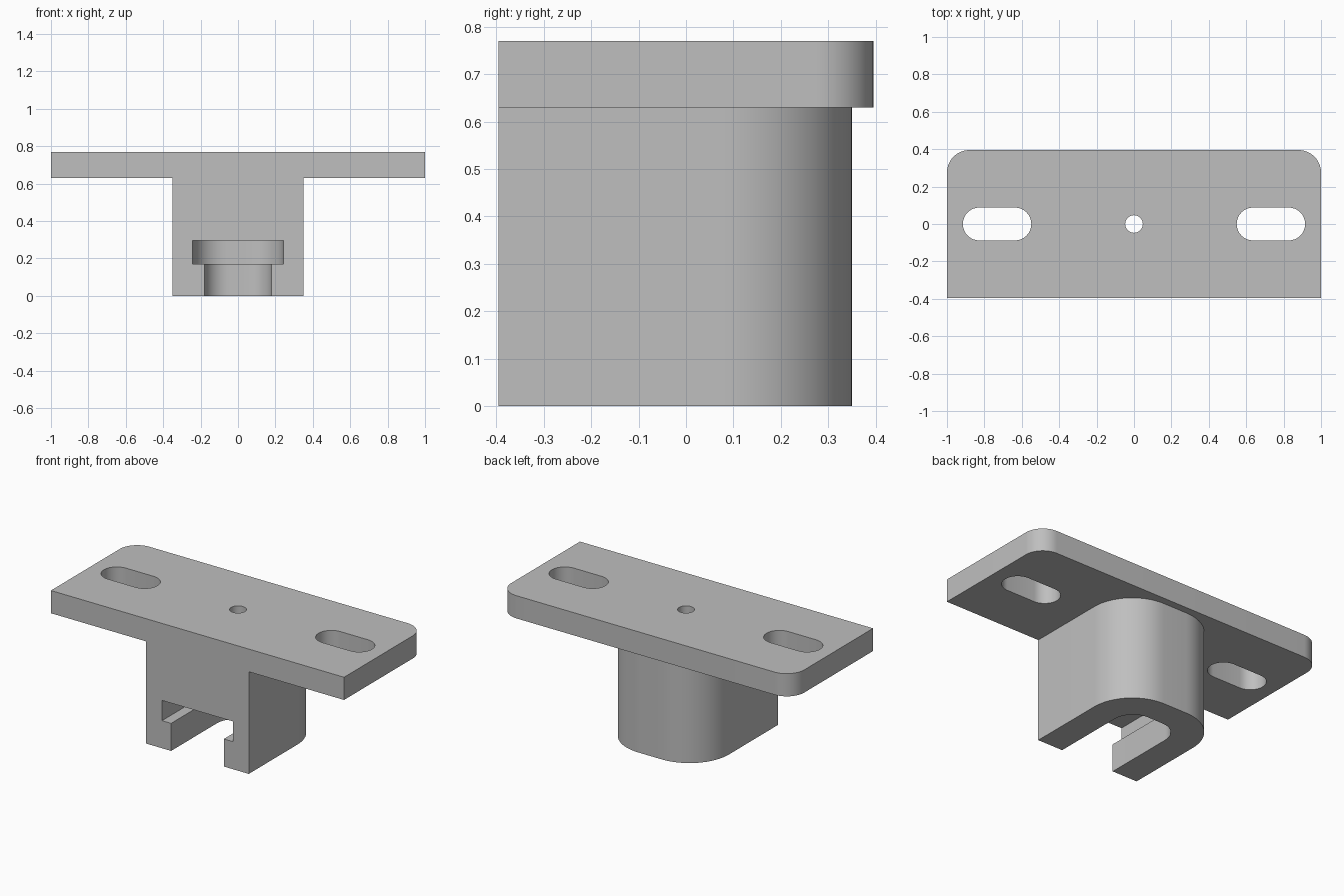
import bpy, bmesh, math

if "Cube" in bpy.data.objects:
    bpy.data.objects.remove(bpy.data.objects["Cube"], do_unlink=True)

grey = bpy.data.materials.new("plain grey")
grey.use_nodes = True
colour = (0.52, 0.52, 0.52, 1)
grey.diffuse_color = colour
grey.node_tree.nodes["Principled BSDF"].inputs["Base Color"].default_value = colour

FRONT = -0.395
STEPS = 16


def arc(cx, cy, r, start, end, steps=STEPS):
    """Points along an arc, angles in degrees."""
    angles = [math.radians(start + (end - start) * i / steps) for i in range(steps + 1)]
    return [(cx + r * math.cos(a), cy + r * math.sin(a)) for a in angles]


def tongue(half, front, back, r):
    """Square at the front, rounded at both back corners."""
    return ([(-half, front), (half, front)]
            + arc(half - r, back - r, r, 0, 90)
            + arc(r - half, back - r, r, 90, 180))


def prism(name, outline, z0, z1):
    """Extrude a flat outline from z0 up to z1."""
    bm = bmesh.new()
    base = bm.faces.new([bm.verts.new((x, y, z0)) for x, y in outline])
    top = bmesh.ops.extrude_face_region(bm, geom=[base])["geom"]
    verts = [v for v in top if isinstance(v, bmesh.types.BMVert)]
    bmesh.ops.translate(bm, verts=verts, vec=(0, 0, z1 - z0))
    bmesh.ops.recalc_face_normals(bm, faces=bm.faces)
    mesh = bpy.data.meshes.new(name)
    bm.to_mesh(mesh)
    bm.free()
    mesh.materials.append(grey)
    obj = bpy.data.objects.new(name, mesh)
    bpy.context.collection.objects.link(obj)
    return obj


def combine(target, tool, operation):
    """Apply a boolean and discard the tool."""
    bpy.context.view_layer.objects.active = target
    mod = target.modifiers.new(operation.lower(), "BOOLEAN")
    mod.operation = operation
    mod.solver = "EXACT"
    mod.object = tool
    bpy.ops.object.modifier_apply(modifier=mod.name)
    bpy.data.objects.remove(tool, do_unlink=True)


# Mounting plate with a rounded-back stem beneath it
bracket = prism("mounting_bracket", tongue(1.0, FRONT, 0.395, 0.12), 0.63, 0.77)
combine(bracket, prism("stem", tongue(0.35, FRONT, 0.35, 0.27), 0, 0.70), "UNION")

# T-shaped channel: narrow neck below, wide pocket above
combine(bracket, prism("neck_cutter", tongue(0.18, -0.6, 0.18, 0.13), -0.1, 0.23), "DIFFERENCE")
combine(bracket, prism("pocket_cutter", tongue(0.242, -0.6, 0.242, 0.18), 0.17, 0.295), "DIFFERENCE")

# Screw slots on both wings
for side in (-1, 1):
    mid = side * 0.732
    outline = arc(mid + 0.095, 0, 0.088, -90, 90) + arc(mid - 0.095, 0, 0.088, 90, 270)
    combine(bracket, prism("slot_cutter", outline, 0.5, 0.9), "DIFFERENCE")

# Centre hole, down into the channel
combine(bracket, prism("hole_cutter", arc(0, 0, 0.047, 0, 360, 32)[:-1], 0.25, 0.9), "DIFFERENCE")

# Smooth the curved walls, keep the edges crisp
bpy.ops.object.select_all(action="DESELECT")
bracket.select_set(True)
bpy.context.view_layer.objects.active = bracket
bpy.ops.object.shade_smooth_by_angle(angle=math.radians(30))
